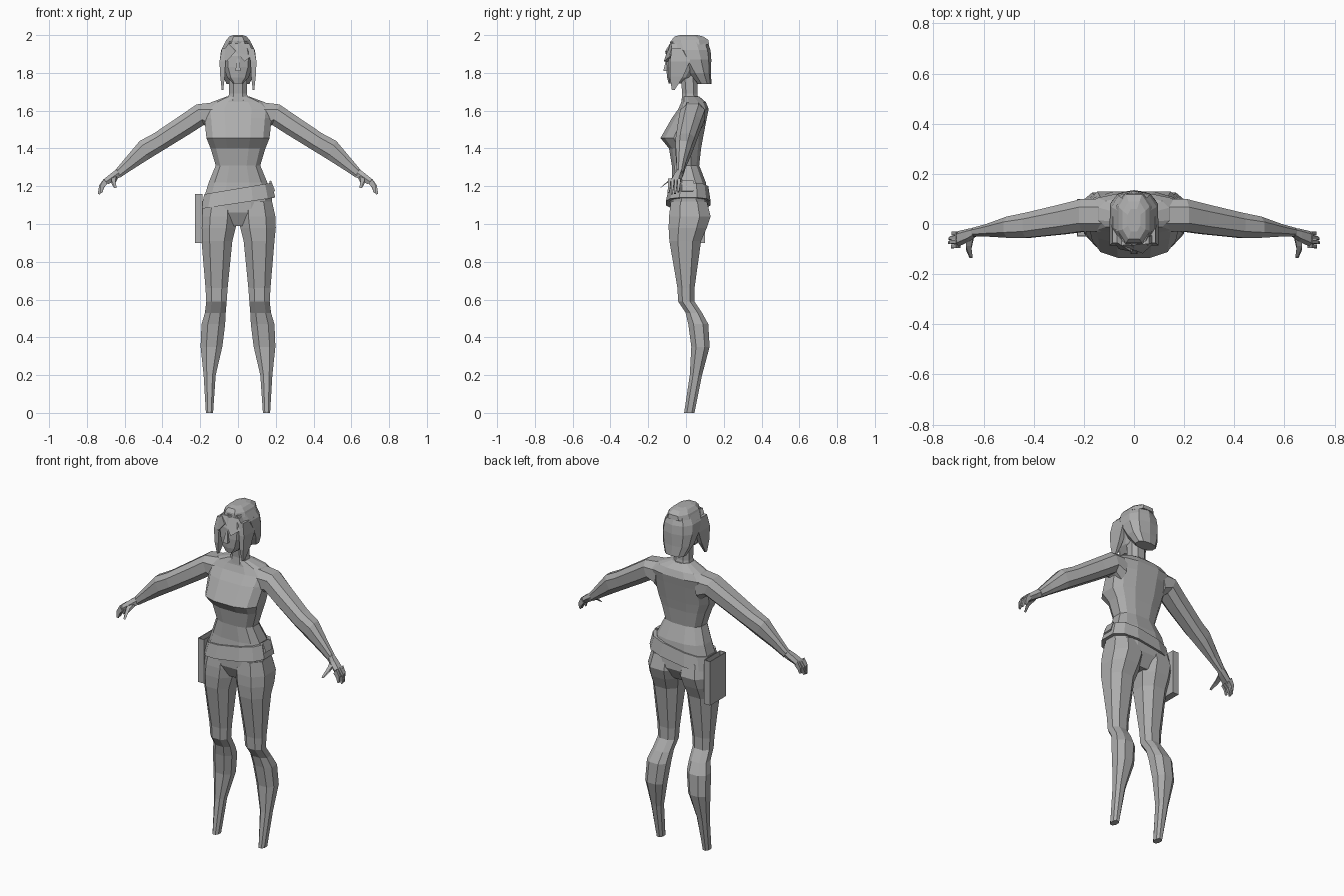
import bpy, bmesh, math
from mathutils import Vector as V

grey = bpy.data.materials.new("plain_grey")
grey.diffuse_color = (0.42, 0.42, 0.42, 1)


def finish(name, bm, mirror=False):
    bmesh.ops.recalc_face_normals(bm, faces=bm.faces)
    me = bpy.data.meshes.new(name)
    bm.to_mesh(me)
    bm.free()
    me.materials.append(grey)
    ob = bpy.data.objects.new(name, me)
    bpy.context.collection.objects.link(ob)
    if mirror:
        ob.modifiers.new("mirror", 'MIRROR').use_axis[0] = True
    return ob


def loft(name, rings, n=8, p=0.8, mirror=False):
    """Skin rounded rings, each given as (centre, half axis a, half axis b)."""
    unit = []
    for i in range(n):
        t = 2 * math.pi * (i + 0.5) / n
        c, s = math.cos(t), math.sin(t)
        unit.append((math.copysign(abs(c) ** p, c), math.copysign(abs(s) ** p, s)))
    mx = max(u[0] for u in unit)
    my = max(u[1] for u in unit)
    bm = bmesh.new()
    loops = [[bm.verts.new(V(c) + V(a) * (u / mx) + V(b) * (w / my)) for u, w in unit]
             for c, a, b in rings]
    for lo, hi in zip(loops, loops[1:]):
        for i in range(n):
            j = (i + 1) % n
            bm.faces.new((lo[i], lo[j], hi[j], hi[i]))
    bm.faces.new(loops[0])
    bm.faces.new(loops[-1])
    return finish(name, bm, mirror)


def level(rows, tilt=0):
    """Horizontal rings from rows of (z, x left, x right, y front, y back)."""
    return [(((l + r) / 2, (f + b) / 2, z), ((r - l) / 2, 0, tilt), (0, (b - f) / 2, 0))
            for z, l, r, f, b in rows]


def centred(rows, tilt=0):
    return level([(z, -w, w, f, b) for z, w, f, b in rows], tilt)


def limb(rows):
    """Slanted rings from rows of (top x, top z, bottom x, bottom z, y front, y back)."""
    return [(((tx + bx) / 2, (f + b) / 2, (tz + bz) / 2),
             ((tx - bx) / 2, 0, (tz - bz) / 2), (0, (b - f) / 2, 0))
            for tx, tz, bx, bz, f, b in rows]


def plate(name, pts, depth, mirror=False):
    """Polygon in space, pushed back along y."""
    bm = bmesh.new()
    face = bm.faces.new([bm.verts.new(q) for q in pts])
    ext = bmesh.ops.extrude_face_region(bm, geom=[face], use_keep_orig=True)
    for v in ext["geom"]:
        if isinstance(v, bmesh.types.BMVert):
            v.co.y += depth
    return finish(name, bm, mirror)


# Torso: pelvis, waist, bust and shoulders
loft("torso", centred([
    (0.99, 0.06, -0.05, 0.08), (1.06, 0.18, -0.085, 0.12), (1.14, 0.18, -0.085, 0.115),
    (1.22, 0.155, -0.075, 0.105), (1.31, 0.118, -0.075, 0.07), (1.40, 0.145, -0.09, 0.08),
    (1.455, 0.167, -0.135, 0.09), (1.56, 0.178, -0.075, 0.11), (1.61, 0.185, -0.04, 0.12),
    (1.645, 0.14, -0.025, 0.105), (1.675, 0.06, -0.02, 0.07)]), n=12, p=0.72)
loft("neck", centred([(1.64, 0.06, -0.025, 0.07), (1.69, 0.047, -0.02, 0.06),
                      (1.80, 0.047, -0.03, 0.06)]))

# Legs
loft("leg", level([
    (1.12, 0.01, 0.18, -0.08, 0.11), (1.04, 0.004, 0.198, -0.09, 0.13),
    (0.98, 0.012, 0.2, -0.092, 0.11), (0.91, 0.03, 0.193, -0.088, 0.08),
    (0.66, 0.055, 0.172, -0.045, 0.045), (0.59, 0.06, 0.168, -0.042, 0.045),
    (0.53, 0.065, 0.175, -0.002, 0.085), (0.47, 0.068, 0.193, 0.012, 0.118),
    (0.35, 0.083, 0.198, 0.028, 0.125), (0.20, 0.118, 0.182, 0.02, 0.085),
    (0.0, 0.132, 0.17, -0.01, 0.045)]), p=0.85, mirror=True)

# Arms and hands
loft("arm", limb([
    (0.12, 1.645, 0.14, 1.49, -0.03, 0.10), (0.22, 1.633, 0.18, 1.525, -0.03, 0.10),
    (0.30, 1.578, 0.25, 1.48, -0.04, 0.08), (0.445, 1.48, 0.40, 1.388, -0.055, 0.045),
    (0.52, 1.44, 0.47, 1.345, -0.055, 0.03), (0.60, 1.345, 0.56, 1.288, -0.05, 0.0),
    (0.65, 1.285, 0.625, 1.245, -0.05, -0.015)]), mirror=True)
loft("palm", limb([
    (0.64, 1.292, 0.62, 1.252, -0.05, -0.015), (0.67, 1.27, 0.645, 1.235, -0.07, -0.018),
    (0.713, 1.235, 0.688, 1.21, -0.09, -0.028)]), n=6, mirror=True)
for i, (dx, dz) in enumerate([(-0.012, 0.008), (0, 0), (-0.002, 0.003), (-0.014, 0.012)]):
    y = -0.088 + i * 0.017
    loft(f"finger_{i + 1}", limb([
        (0.71, 1.24, 0.692, 1.212, y - 0.007, y + 0.008),
        (0.735 + dx / 2, 1.205, 0.716 + dx / 2, 1.193, y - 0.008, y + 0.006),
        (0.742 + dx, 1.16 + dz, 0.732 + dx, 1.155 + dz, y - 0.009, y)]),
        n=4, mirror=True)
loft("thumb", [((0.655, -0.05, 1.25), (0.016, 0, 0), (0, 0.008, 0.014)),
               ((0.66, -0.095, 1.225), (0.011, 0, 0), (0, 0.007, 0.01)),
               ((0.65, -0.132, 1.195), (0.006, 0, 0), (0, 0.004, 0.005))],
     n=4, mirror=True)

# Face and nose
loft("head", centred([
    (1.745, 0.028, -0.092, -0.02), (1.775, 0.056, -0.1, 0.04), (1.83, 0.077, -0.105, 0.08),
    (1.89, 0.082, -0.104, 0.1), (1.95, 0.066, -0.085, 0.1), (1.975, 0.03, -0.04, 0.06)]), n=10)
loft("nose", level([(1.81, -0.014, 0.014, -0.12, -0.09), (1.875, -0.006, 0.006, -0.105, -0.09)]),
     n=4)

# Hair: bob at the back, fringe, side locks and flat topknot
loft("hair_bob", centred([
    (1.74, 0.06, 0.06, 0.135), (1.80, 0.086, 0.01, 0.132), (1.87, 0.096, -0.045, 0.134),
    (1.92, 0.09, -0.075, 0.13), (1.965, 0.066, -0.085, 0.115)]), n=10)
plate("fringe_long", [(-0.05, -0.085, 1.955), (0.035, -0.118, 1.86), (0.085, -0.07, 1.90),
                      (0.06, -0.08, 1.955)], 0.03)
plate("fringe_short", [(-0.05, -0.085, 1.955), (-0.012, -0.11, 1.915), (-0.06, -0.1, 1.86),
                       (-0.09, -0.06, 1.90)], 0.03)
loft("side_lock", level([
    (1.71, 0.078, 0.086, -0.075, -0.06), (1.78, 0.07, 0.094, -0.085, -0.015),
    (1.86, 0.066, 0.098, -0.085, 0.02), (1.93, 0.055, 0.085, -0.075, 0.03)]),
    n=4, mirror=True)
loft("topknot", centred([(1.95, 0.072, -0.08, 0.122), (1.975, 0.062, -0.075, 0.118),
                         (1.993, 0.045, -0.06, 0.09), (2.0, 0.025, -0.03, 0.06)]), n=8)

# Slanted belt with a loose tip
loft("belt", centred([(1.11, 0.197, -0.106, 0.13), (1.188, 0.178, -0.09, 0.118)], tilt=0.03),
     n=12, p=0.7)
plate("belt_tip", [(0.165, -0.03, 1.225), (0.185, -0.03, 1.17), (0.197, -0.02, 1.175),
                   (0.175, -0.02, 1.23)], 0.06)

# Open holster box on the hip
bm = bmesh.new()
bmesh.ops.create_cube(bm, size=1)
for v in bm.verts:
    v.co = V((-0.208 + v.co.x * 0.04, 0.025 + v.co.y * 0.15, 1.03 + v.co.z * 0.26))
bmesh.ops.delete(bm, geom=[f for f in bm.faces if f.calc_center_median().z > 1.15],
                 context='FACES')
box = finish("holster", bm)
wall = box.modifiers.new("wall", 'SOLIDIFY')
wall.thickness = 0.006
